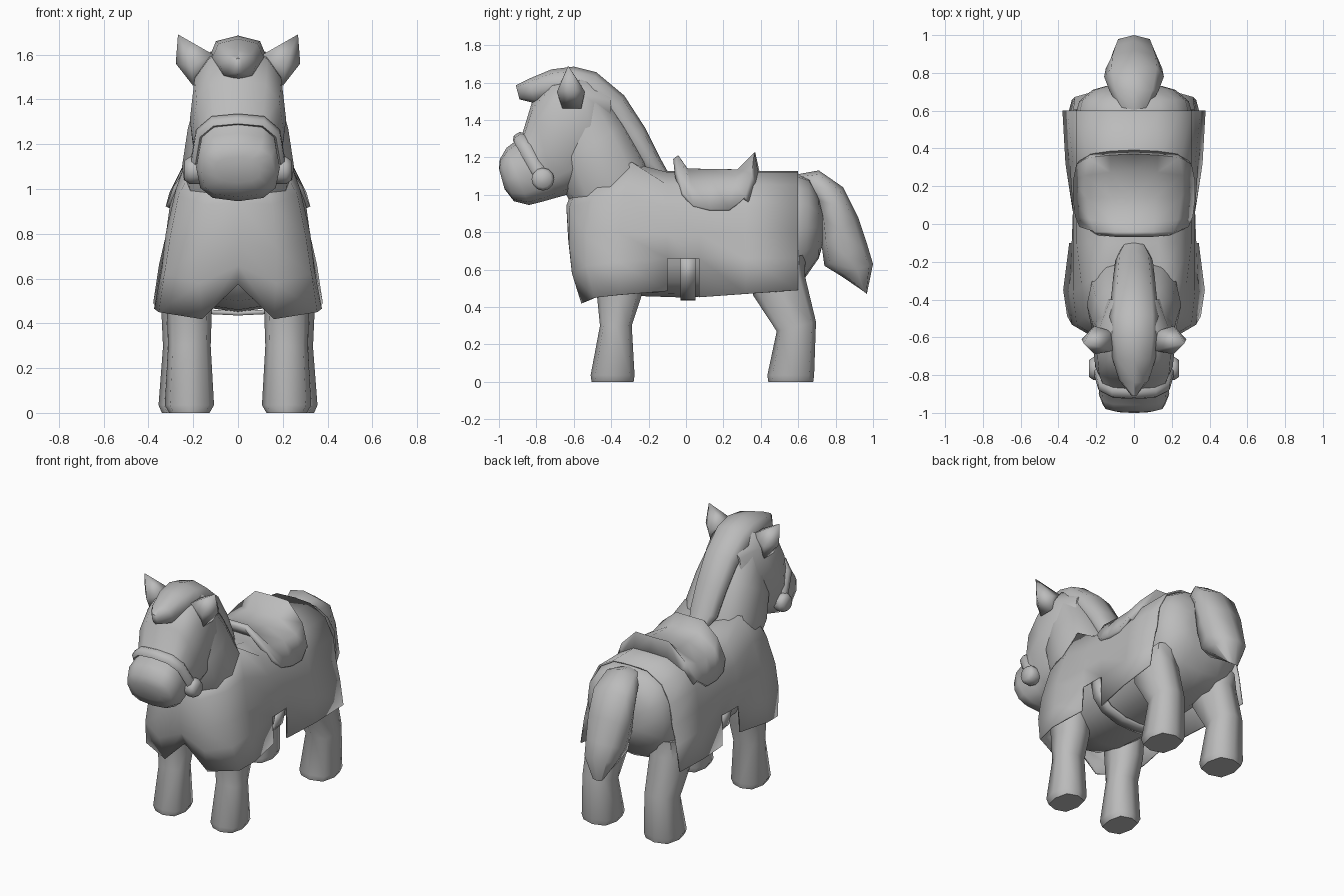
import bpy, bmesh, math
from mathutils import Vector

cube = bpy.data.objects.get("Cube")
if cube:
    bpy.data.objects.remove(cube, do_unlink=True)

grey = bpy.data.materials.new("plain grey")
grey.use_nodes = True
COLOUR = (0.5, 0.5, 0.5, 1)
grey.diffuse_color = COLOUR
grey.node_tree.nodes["Principled BSDF"].inputs["Base Color"].default_value = COLOUR


def finish(name, bm, mirror=False, thick=0, angle=60):
    """Turn a bmesh into a smooth shaded object, optionally mirrored and thickened."""
    bmesh.ops.recalc_face_normals(bm, faces=bm.faces)
    mesh = bpy.data.meshes.new(name)
    bm.to_mesh(mesh)
    bm.free()
    mesh.materials.append(grey)
    obj = bpy.data.objects.new(name, mesh)
    bpy.context.collection.objects.link(obj)
    if mirror:
        obj.modifiers.new("Mirror", "MIRROR").merge_threshold = 0.001
    if thick:
        solid = obj.modifiers.new("Solidify", "SOLIDIFY")
        solid.thickness, solid.offset = thick, 0
    bpy.ops.object.select_all(action="DESELECT")
    obj.select_set(True)
    bpy.context.view_layer.objects.active = obj
    bpy.ops.object.shade_smooth_by_angle(angle=math.radians(angle))


def bridge(bm, rings):
    """Join closed rings of vertices into a capped tube."""
    n = len(rings[0])
    for a, b in zip(rings, rings[1:]):
        for i in range(n):
            j = (i + 1) % n
            bm.faces.new((a[i], a[j], b[j], b[i]))
    bm.faces.new(rings[0])
    bm.faces.new(rings[-1])


def tube(name, sections, n=10, power=0.8, x=0):
    """Loft rings; each section is (y, z) of one edge, (y, z) of the opposite edge, half width.
    A tube whose centre x is not zero is mirrored."""
    bm = bmesh.new()
    rings = []
    for y1, z1, y2, z2, hw in sections:
        ring = []
        for i in range(n):
            a = 2 * math.pi * i / n + math.pi / 2
            c, s = math.cos(a), math.sin(a)
            c = math.copysign(abs(c) ** power, c)
            s = math.copysign(abs(s) ** power, s)
            ring.append(bm.verts.new((x + hw * c,
                                      (y1 + y2) / 2 + (y1 - y2) / 2 * s,
                                      (z1 + z2) / 2 + (z1 - z2) / 2 * s)))
        rings.append(ring)
    bridge(bm, rings)
    finish(name, bm, x != 0)


def sheet(name, rows, thick, gaps=()):
    """Mirrored, thickened grid of points for cloth and leather; gaps lists cells left open."""
    bm = bmesh.new()
    grid = [[bm.verts.new(p) for p in row] for row in rows]
    for r, (a, b) in enumerate(zip(grid, grid[1:])):
        for i in range(len(a) - 1):
            if (r, i) not in gaps:
                bm.faces.new((a[i], a[i + 1], b[i + 1], b[i]))
    finish(name, bm, True, thick)


# Barrel of the body, from chest to rump
tube("body", [
    (-0.59, 0.96, -0.57, 0.62, 0.17),
    (-0.48, 1.03, -0.48, 0.50, 0.24),
    (-0.30, 1.10, -0.30, 0.46, 0.28),
    (0.00, 1.11, 0.00, 0.45, 0.305),
    (0.30, 1.10, 0.30, 0.47, 0.305),
    (0.58, 1.12, 0.56, 0.49, 0.312),
    (0.66, 1.09, 0.64, 0.56, 0.29),
    (0.71, 0.99, 0.71, 0.66, 0.22),
    (0.73, 0.92, 0.73, 0.73, 0.15)], n=16)

# Neck and head
tube("neck", [
    (-0.16, 1.02, -0.60, 0.92, 0.23),
    (-0.21, 1.18, -0.65, 1.02, 0.25),
    (-0.32, 1.38, -0.69, 1.15, 0.225),
    (-0.44, 1.56, -0.70, 1.32, 0.18)], n=12)
tube("head", [
    (-0.40, 1.56, -0.40, 1.26, 0.14),
    (-0.56, 1.64, -0.47, 1.10, 0.20),
    (-0.72, 1.61, -0.60, 1.01, 0.215),
    (-0.825, 1.49, -0.69, 0.985, 0.205),
    (-0.88, 1.31, -0.76, 0.965, 0.178),
    (-0.96, 1.25, -0.84, 0.945, 0.187),
    (-0.995, 1.19, -0.92, 0.965, 0.165),
    (-1.00, 1.14, -0.97, 1.03, 0.10)], n=12, power=0.72)

# Mane with forelock, and tail
tube("mane", [
    (-0.91, 1.585, -0.89, 1.51, 0.02),
    (-0.84, 1.62, -0.81, 1.49, 0.08),
    (-0.72, 1.67, -0.70, 1.50, 0.115),
    (-0.60, 1.685, -0.58, 1.48, 0.13),
    (-0.48, 1.655, -0.50, 1.46, 0.13),
    (-0.33, 1.53, -0.43, 1.39, 0.12),
    (-0.22, 1.36, -0.34, 1.28, 0.11),
    (-0.14, 1.20, -0.25, 1.14, 0.10),
    (-0.09, 1.11, -0.14, 1.08, 0.06)], n=8)
tube("tail", [
    (0.60, 1.11, 0.64, 1.00, 0.08),
    (0.71, 1.13, 0.70, 0.95, 0.13),
    (0.84, 1.04, 0.72, 0.86, 0.158),
    (0.92, 0.88, 0.725, 0.73, 0.15),
    (0.97, 0.73, 0.74, 0.62, 0.13),
    (1.00, 0.63, 0.83, 0.565, 0.11),
    (0.967, 0.47, 0.94, 0.49, 0.04)], n=8)

# Legs, built on the left and mirrored
tube("front_legs", [
    (-0.505, 0.00, -0.28, 0.00, 0.09),
    (-0.51, 0.035, -0.275, 0.035, 0.11),
    (-0.46, 0.30, -0.29, 0.30, 0.095),
    (-0.475, 0.45, -0.24, 0.45, 0.10),
    (-0.49, 0.62, -0.22, 0.62, 0.10)], n=8, power=0.7, x=0.217)
tube("hind_legs", [
    (0.44, 0.00, 0.68, 0.00, 0.105),
    (0.435, 0.035, 0.685, 0.035, 0.12),
    (0.485, 0.27, 0.695, 0.32, 0.10),
    (0.36, 0.46, 0.635, 0.57, 0.11),
    (0.32, 0.62, 0.64, 0.68, 0.09)], n=8, power=0.7, x=0.235)

# Ears
bm = bmesh.new()
for p in [(0.268, -0.63, 1.69), (0.278, -0.61, 1.56), (0.21, -0.69, 1.55), (0.21, -0.54, 1.55),
          (0.11, -0.67, 1.60), (0.11, -0.57, 1.60), (0.20, -0.66, 1.46), (0.20, -0.56, 1.46)]:
    bm.verts.new(p)
bmesh.ops.convex_hull(bm, input=bm.verts)
finish("ears", bm, True, angle=80)

# Cloth over chest and shoulder: each row runs from the collar down to the hem
cloth = [
    [(0, -0.55, 1.02), (0, -0.60, 1.0), (0, -0.62, 0.98), (0, -0.635, 0.94),
     (0, -0.625, 0.76), (0, -0.61, 0.66), (0, -0.57, 0.575)],
    [(0, -0.50, 1.03), (0.07, -0.57, 1.01), (0.13, -0.595, 1.0), (0.15, -0.62, 0.93),
     (0.17, -0.62, 0.73), (0.17, -0.605, 0.58), (0.16, -0.555, 0.42)],
    [(0, -0.40, 1.08), (0.12, -0.43, 1.08), (0.205, -0.46, 1.08), (0.262, -0.49, 0.97),
     (0.30, -0.53, 0.78), (0.325, -0.53, 0.62), (0.35, -0.485, 0.45)],
    [(0, -0.25, 1.12), (0.14, -0.27, 1.16), (0.21, -0.29, 1.17), (0.272, -0.33, 1.0),
     (0.318, -0.36, 0.80), (0.336, -0.36, 0.64), (0.37, -0.35, 0.465)]]
# Cloth over back and flank: one profile with a skirt flaring by station
back = [(0, 1.122), (0.125, 1.116), (0.238, 1.05), (0.299, 0.93), (0.318, 0.79)]
for y, mid_x, hem_x, hem_z in [(-0.10, 0.325, 0.338, 0.485), (0.07, 0.318, 0.32, 0.452),
                               (0.32, 0.335, 0.358, 0.47), (0.60, 0.348, 0.374, 0.49)]:
    cloth.append([(x, y, z) for x, z in back + [(mid_x, 0.66), (hem_x, hem_z)]])
# The open cell is the notch for the girth
sheet("cloth", cloth, 0.01, gaps={(4, 5)})

# Saddle: rows run from the raised pommel back to the raised cantle
sheet("saddle", [
    [(0, -0.055, 1.20), (0.10, -0.055, 1.20), (0.20, -0.05, 1.11), (0.275, -0.02, 1.00)],
    [(0, 0.00, 1.125), (0.10, 0.00, 1.125), (0.22, 0.02, 1.06), (0.297, 0.04, 0.935)],
    [(0, 0.14, 1.12), (0.11, 0.14, 1.12), (0.24, 0.14, 1.06), (0.307, 0.13, 0.915)],
    [(0, 0.29, 1.12), (0.12, 0.28, 1.12), (0.245, 0.26, 1.06), (0.307, 0.23, 0.915)],
    [(0, 0.365, 1.21), (0.12, 0.36, 1.21), (0.23, 0.345, 1.10), (0.29, 0.31, 0.98)],
    [(0, 0.38, 1.10), (0.12, 0.375, 1.09), (0.22, 0.36, 1.04), (0.28, 0.32, 0.96)]], 0.035)

# Girth strap under the belly
girth = [(0, 0.445), (0.11, 0.45), (0.23, 0.49), (0.295, 0.56), (0.315, 0.66)]
sheet("girth_strap", [[(x, y, z) for x, z in girth] for y in (-0.03, 0.05)], 0.02)

# Flat noseband swept over the muzzle
bm = bmesh.new()
half = [(0, -0.895, 1.31), (0.11, -0.89, 1.30), (0.17, -0.86, 1.25), (0.195, -0.775, 1.10)]
path = [Vector((-x, y, z)) for x, y, z in half[:0:-1]] + [Vector(p) for p in half]
across = Vector((0, 0.85, 0.53))
rings = []
for i, p in enumerate(path):
    along = (path[min(i + 1, len(path) - 1)] - path[max(i - 1, 0)]).normalized()
    out = along.cross(across).normalized()
    rings.append([bm.verts.new(p + across * 0.036 * math.cos(k * math.pi / 3)
                               + out * 0.022 * math.sin(k * math.pi / 3)) for k in range(6)])
bridge(bm, rings)
finish("noseband", bm)

# Rounded bridle bosses at the ends of the noseband
bm = bmesh.new()
bridge(bm, [[bm.verts.new((x, -0.765 + r * math.cos(k * math.pi / 6),
                           1.083 + r * math.sin(k * math.pi / 6))) for k in range(12)]
            for x, r in [(0.155, 0.05), (0.175, 0.061), (0.215, 0.061), (0.238, 0.045)]])
finish("bridle_bosses", bm, True)
